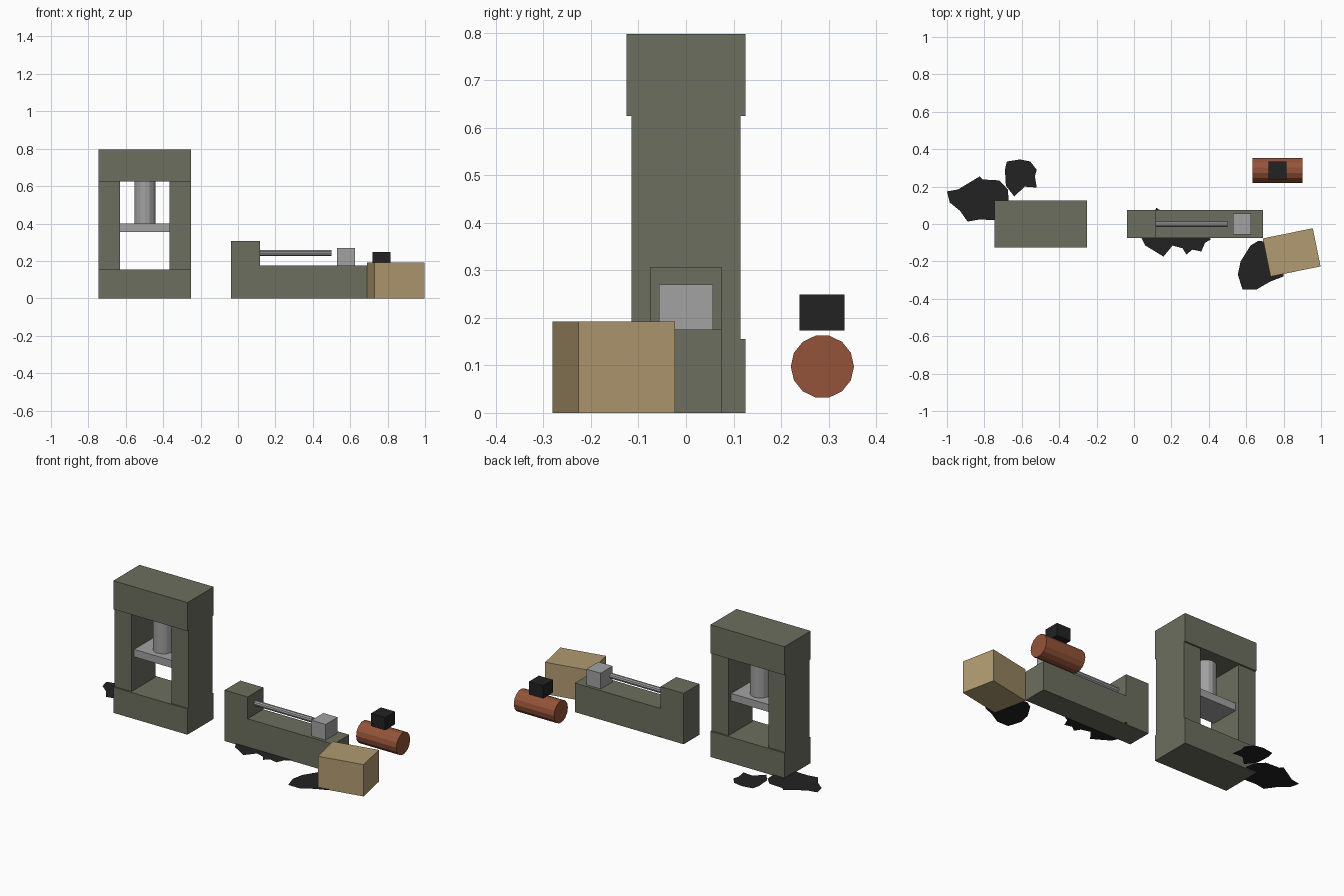
import bpy, bmesh, math
from mathutils import Matrix, Vector

if "Cube" in bpy.data.objects:
    bpy.data.objects.remove(bpy.data.objects["Cube"])


def material(name, rgb):
    m = bpy.data.materials.new(name)
    m.diffuse_color = (*rgb, 1)
    m.use_nodes = True
    m.node_tree.nodes["Principled BSDF"].inputs["Base Color"].default_value = m.diffuse_color
    return m


OLIVE = material("olive paint", (0.15, 0.157, 0.112))
STEEL = material("bare steel", (0.36, 0.36, 0.36))
WOOD = material("pale wood", (0.44, 0.325, 0.165))
RUST = material("rust red", (0.30, 0.088, 0.041))
BLACK = material("oily black", (0.016, 0.016, 0.016))


def finish(name, bm, mat):
    bmesh.ops.recalc_face_normals(bm, faces=bm.faces)
    mesh = bpy.data.meshes.new(name)
    bm.to_mesh(mesh)
    bm.free()
    mesh.materials.append(mat)
    ob = bpy.data.objects.new(name, mesh)
    bpy.context.collection.objects.link(ob)
    return ob


def box(name, x, y, z, mat, angle=0):
    """Box from (min, max) ranges, optionally turned about its own z axis."""
    size = [b - a for a, b in (x, y, z)]
    mid = [(a + b) / 2 for a, b in (x, y, z)]
    bm = bmesh.new()
    bmesh.ops.create_cube(bm, size=1, matrix=Matrix.Diagonal((*size, 1)))
    ob = finish(name, bm, mat)
    ob.location = mid
    ob.rotation_euler.z = math.radians(angle)
    return ob


def cylinder(name, centre, radius, length, sides, mat, along_x=False):
    bm = bmesh.new()
    bmesh.ops.create_cone(bm, cap_ends=True, segments=sides, radius1=radius,
                          radius2=radius, depth=length)
    # start with a vertex on the local y axis
    a = min(bm.verts, key=lambda v: abs(v.co.x))
    turn = math.pi / 2 - math.atan2(a.co.y, a.co.x)
    rot = Matrix.Rotation(turn, 4, 'Z')
    if along_x:
        rot = Matrix.Rotation(math.pi / 2, 4, 'Y') @ rot
    bm.transform(Matrix.Translation(Vector(centre)) @ rot)
    return finish(name, bm, mat)


def stain(name, outline):
    """Flat ragged oil patch just above the floor."""
    bm = bmesh.new()
    f = bm.faces.new([bm.verts.new((x, y, 0.005)) for x, y in outline])
    f.normal_update()
    flip = f.normal.z < 0
    ob = finish(name, bm, BLACK)
    if ob.data.polygons[0].normal.z < 0:
        ob.data.flip_normals()
    return ob


# Hydraulic press
box("press_base", (-0.745, -0.25), (-0.125, 0.125), (0, 0.155), OLIVE)
box("press_head", (-0.745, -0.25), (-0.125, 0.125), (0.625, 0.797), OLIVE)
for side, x in (("left", (-0.745, -0.63)), ("right", (-0.365, -0.25))):
    box(f"press_column_{side}", x, (-0.115, 0.115), (0.155, 0.625), OLIVE)
cylinder("press_ram", (-0.4975, 0, 0.5125), 0.057, 0.225, 14, STEEL)
box("press_plate", (-0.63, -0.365), (-0.09, 0.09), (0.355, 0.40), STEEL)

# Lathe
box("lathe_bed", (-0.037, 0.69), (-0.075, 0.075), (0, 0.175), OLIVE)
box("lathe_headstock", (-0.037, 0.117), (-0.075, 0.075), (0.175, 0.307), OLIVE)
cylinder("lathe_spindle", (0.3085, 0, 0.242), 0.016, 0.383, 10, STEEL, True)
box("lathe_tailstock", (0.53, 0.625), (-0.057, 0.057), (0.175, 0.27), STEEL)

# Crate
box("crate", (0.7065, 0.9795), (-0.256, -0.048), (0, 0.192), WOOD, 11.5)

# Motor with its terminal box
cylinder("motor_body", (0.768, 0.287, 0.0975), 0.0665, 0.268, 14, RUST, True)
box("motor_terminal_box", (0.72, 0.815), (0.239, 0.334), (0.173, 0.249), BLACK)

# Oil stains
stain("oil_stain_far_left", [
    (-1.0, .174), (-.94, .185), (-.826, .254), (-.81, .238), (-.72, .233),
    (-.675, .185), (-.67, .13), (-.72, .02), (-.826, .024), (-.89, .013),
    (-.93, .07), (-.985, .115)])
stain("oil_stain_back", [
    (-.69, .29), (-.68, .334), (-.61, .345), (-.555, .334), (-.52, .29),
    (-.53, .255), (-.52, .195), (-.585, .2), (-.64, .147), (-.685, .205)])
stain("oil_stain_lathe", [
    (.04, -.075), (.06, -.115), (.158, -.174), (.206, -.115), (.26, -.13),
    (.28, -.163), (.313, -.137), (.36, -.147), (.38, -.1), (.41, -.083),
    (.38, 0), (.3, .05), (.2, .03), (.12, .087), (.08, 0)])
stain("oil_stain_crate", [
    (.665, -.09), (.623, -.115), (.57, -.2), (.555, -.27), (.58, -.35),
    (.655, -.35), (.73, -.307), (.8, -.28), (.79, -.2), (.75, -.1)])
